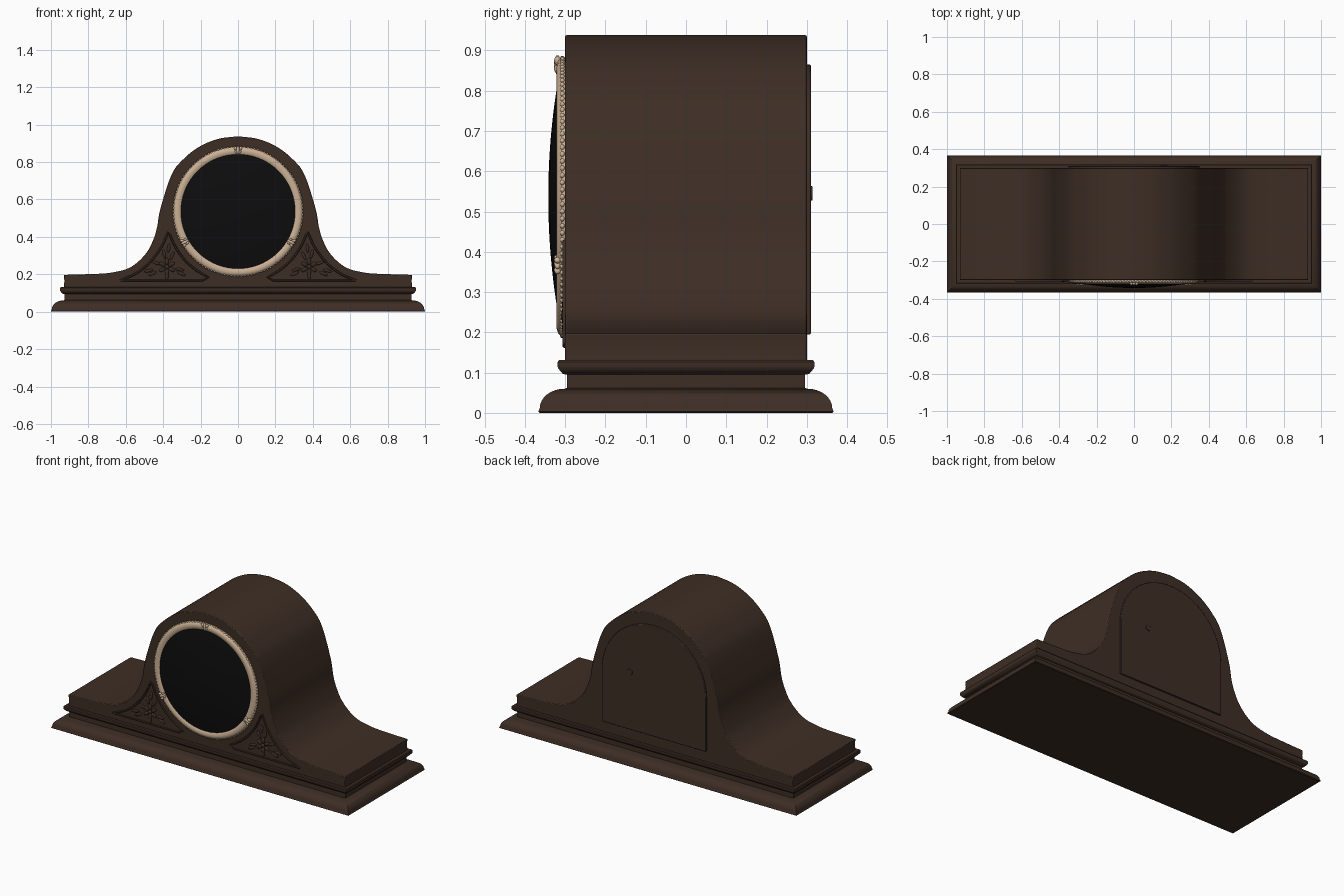
import bpy, bmesh, math
from mathutils import Matrix, Vector

if "Cube" in bpy.data.objects:
    bpy.data.objects.remove(bpy.data.objects["Cube"])

DIAL_Z = 0.536
FRONT, BACK = -0.30, 0.30


def material(name, rgb):
    m = bpy.data.materials.new(name)
    m.use_nodes = True
    m.diffuse_color = (*rgb, 1)
    m.node_tree.nodes["Principled BSDF"].inputs["Base Color"].default_value = (*rgb, 1)
    return m


WOOD = material("dark walnut", (0.047, 0.027, 0.018))
CREAM = material("pale brass", (0.60, 0.44, 0.30))
GLASS = material("black glass", (0.004, 0.004, 0.004))


def finish(name, bm, mat, angle=35, bevel=0):
    bmesh.ops.recalc_face_normals(bm, faces=bm.faces)
    me = bpy.data.meshes.new(name)
    bm.to_mesh(me)
    bm.free()
    me.materials.append(mat)
    ob = bpy.data.objects.new(name, me)
    bpy.context.collection.objects.link(ob)
    bpy.ops.object.select_all(action='DESELECT')
    ob.select_set(True)
    bpy.context.view_layer.objects.active = ob
    bpy.ops.object.shade_smooth_by_angle(angle=math.radians(angle))
    if bevel:
        mod = ob.modifiers.new("soft edges", 'BEVEL')
        mod.width, mod.segments = bevel, 2
        mod.limit_method, mod.angle_limit = 'ANGLE', math.radians(50)
    return ob


def smooth_path(pts, steps=5):
    """Catmull-Rom curve through 2D points."""
    p = [Vector(q) for q in pts]
    p = [2 * p[0] - p[1]] + p + [2 * p[-1] - p[-2]]
    out = []
    for a, b, c, d in zip(p, p[1:], p[2:], p[3:]):
        for i in range(steps):
            t = i / steps
            out.append(0.5 * (2 * b + (c - a) * t + (2 * a - 5 * b + 4 * c - d) * t * t
                              + (3 * b - a - 3 * c + d) * t ** 3))
    return out + [p[-2]]


def prism(name, outline, y0, y1, mat, bevel):
    bm = bmesh.new()
    face = bm.faces.new([bm.verts.new((x, y0, z)) for x, z in outline])
    ext = bmesh.ops.extrude_face_region(bm, geom=[face])
    moved = [g for g in ext["geom"] if isinstance(g, bmesh.types.BMVert)]
    bmesh.ops.translate(bm, verts=moved, vec=(0, y1 - y0, 0))
    return finish(name, bm, mat, bevel=bevel)


def lathe(name, profile, mat):
    """Spin (radius, y) points around the dial axis."""
    bm = bmesh.new()
    verts = [bm.verts.new((r, y, DIAL_Z)) for r, y in profile]
    edges = [bm.edges.new(e) for e in zip(verts, verts[1:])]
    bmesh.ops.spin(bm, geom=verts + edges, cent=(0, 0, DIAL_Z), axis=(0, 1, 0),
                   angle=math.tau, steps=72)
    bmesh.ops.remove_doubles(bm, verts=bm.verts, dist=1e-5)
    return finish(name, bm, mat)


def blobs(name, items, mat):
    """Flattened beads: (x, y, z, half length, half width, half depth, angle)."""
    bm = bmesh.new()
    for x, y, z, a, b, d, ang in items:
        m = (Matrix.Translation((x, y, z)) @ Matrix.Rotation(-ang, 4, 'Y')
             @ Matrix.Diagonal((a, d, b, 1)))
        bmesh.ops.create_uvsphere(bm, u_segments=10, v_segments=6, radius=1, matrix=m)
    return finish(name, bm, mat, angle=80)


def tube(name, path, radius, y, mat):
    """Closed raised strip along (x, z) points."""
    bm = bmesh.new()
    n, sides, rings = len(path), 6, []
    for i, p in enumerate(path):
        t = (path[(i + 1) % n] - path[i - 1]).normalized()
        ring = []
        for k in range(sides):
            a = math.tau * k / sides
            q = p + Vector((-t.y, t.x)) * radius * math.cos(a)
            ring.append(bm.verts.new((q.x, y + radius * math.sin(a), q.y)))
        rings.append(ring)
    for i in range(n):
        a, b = rings[i - 1], rings[i]
        for k in range(sides):
            bm.faces.new((a[k - 1], a[k], b[k], b[k - 1]))
    return finish(name, bm, mat, angle=60)


def moulding(name, steps, mat):
    """Stack rectangular rings given as (inset, z)."""
    bm = bmesh.new()
    rings = []
    for inset, z in steps:
        x, y = 1 - inset, 0.367 - inset
        rings.append([bm.verts.new(c) for c in
                      ((x, y, z), (-x, y, z), (-x, -y, z), (x, -y, z))])
    for a, b in zip(rings, rings[1:]):
        for k in range(4):
            bm.faces.new((a[k - 1], a[k], b[k], b[k - 1]))
    bm.faces.new(rings[0])
    bm.faces.new(rings[-1])
    return finish(name, bm, mat)


# Stepped base: plinth with a rounded shoulder, neck, and a waist band
shoulder = [(0.066 - 0.062 * math.cos(t), 0.012 + 0.048 * math.sin(t))
            for t in [math.pi / 2 * i / 8 for i in range(9)]]
moulding("plinth", [(0.004, 0), (0, 0.003)] + shoulder + [(0.072, 0.062), (0.072, 0.10)], WOOD)
moulding("waist_band", [(0.068, 0.095), (0.060, 0.098), (0.050, 0.110), (0.048, 0.116),
                        (0.048, 0.126), (0.052, 0.131), (0.07, 0.131)], WOOD)

# Case: round top sweeping out into flat shoulders
arch = [(0.41 * math.cos(t), 0.528 + 0.41 * math.sin(t))
        for t in [math.pi / 2 * i / 6 for i in range(1, 7)]]
flare = [(0.932, 0.197), (0.80, 0.201), (0.685, 0.208), (0.578, 0.236), (0.497, 0.305),
         (0.455, 0.38), (0.433, 0.45), (0.415, 0.55)]
half = [Vector((0.932, 0.128)), Vector((0.928, 0.165))] + smooth_path(flare + arch[1:])
prism("case", half + [Vector((-p.x, p.y)) for p in reversed(half[:-1])],
      FRONT, BACK, WOOD, 0.004)

# Arched back door with its small round catch
door = [(-0.35, 0.195), (0.35, 0.195)]
door += [(0.35 * math.cos(t), 0.515 + 0.35 * math.sin(t))
         for t in [math.pi * i / 32 for i in range(33)]]
prism("back_door", door, BACK - 0.01, BACK + 0.010, WOOD, 0.003)
catch = [(0.16 + 0.018 * math.cos(t), 0.545 + 0.018 * math.sin(t))
         for t in [math.tau * i / 16 for i in range(16)]]
prism("door_catch", catch, BACK, BACK + 0.014, WOOD, 0.002)

# Dial bezel and domed glass
lathe("bezel", [(0.346, FRONT + 0.005), (0.346, -0.309), (0.339, -0.317), (0.327, -0.321),
                (0.314, -0.319), (0.305, -0.314), (0.303, FRONT)], CREAM)
lathe("glass_dome", [(0.306 * i / 12, -0.315 - 0.027 * (1 - (i / 12) ** 2))
                     for i in range(13)], GLASS)
beads = []
for i in range(120):
    t = math.tau * i / 120
    beads.append((0.344 * math.cos(t), -0.307, DIAL_Z + 0.344 * math.sin(t),
                  0.007, 0.007, 0.006, t))
blobs("bezel_beading", beads, CREAM)

# Three leaf clasps on the bezel
clasps = []
for deg in (90, 210, 330):
    t = math.radians(deg)
    for dr, side, a, b in ((0, 0, 0.025, 0.009), (0.010, 0.014, 0.012, 0.008),
                           (0.010, -0.014, 0.012, 0.008), (-0.010, 0.011, 0.011, 0.006),
                           (-0.010, -0.011, 0.011, 0.006)):
        r = 0.328 + dr
        clasps.append((r * math.cos(t) - side * math.sin(t), -0.319,
                       DIAL_Z + r * math.sin(t) + side * math.cos(t),
                       a, b, 0.009, t + side * 30))
blobs("bezel_clasps", clasps, CREAM)

# Carved corner panels: raised border, flower and leaves on each side
for sx, label in ((1, "left"), (-1, "right")):
    inner = [(0.385 * math.cos(t), DIAL_Z + 0.385 * math.sin(t))
             for t in [math.radians(-66 + 47 * i / 8) for i in range(9)]]
    outer = smooth_path([(0.374, 0.425), (0.41, 0.345), (0.475, 0.26), (0.545, 0.205),
                         (0.63, 0.167)], 3)
    border = [Vector((sx * p[0], p[1])) for p in inner + outer]
    border += [Vector((sx * x, 0.167)) for x in (0.62, 0.4, 0.19)]
    tube(label + "_panel_border", border, 0.006, -0.302, WOOD)

    cx, cz = 0.38, 0.24
    carving = [(sx * cx, -0.303, cz, 0.012, 0.012, 0.008, 0)]
    for i in range(6):
        t = math.tau * i / 6 + math.pi / 6
        carving.append((sx * (cx + 0.029 * math.cos(t)), -0.301, cz + 0.029 * math.sin(t),
                        0.019, 0.010, 0.007, sx * t))
    for deg, reach in ((-25, 0.085), (-12, 0.10), (20, 0.06), (78, 0.07), (95, 0.10),
                       (115, 0.065), (205, 0.085), (192, 0.07), (-90, 0.05)):
        t = math.radians(deg)
        carving.append((sx * (cx + reach * math.cos(t)), -0.301, cz + reach * math.sin(t),
                        0.026, 0.008, 0.006, sx * t))
    blobs(label + "_panel_carving", carving, WOOD)
